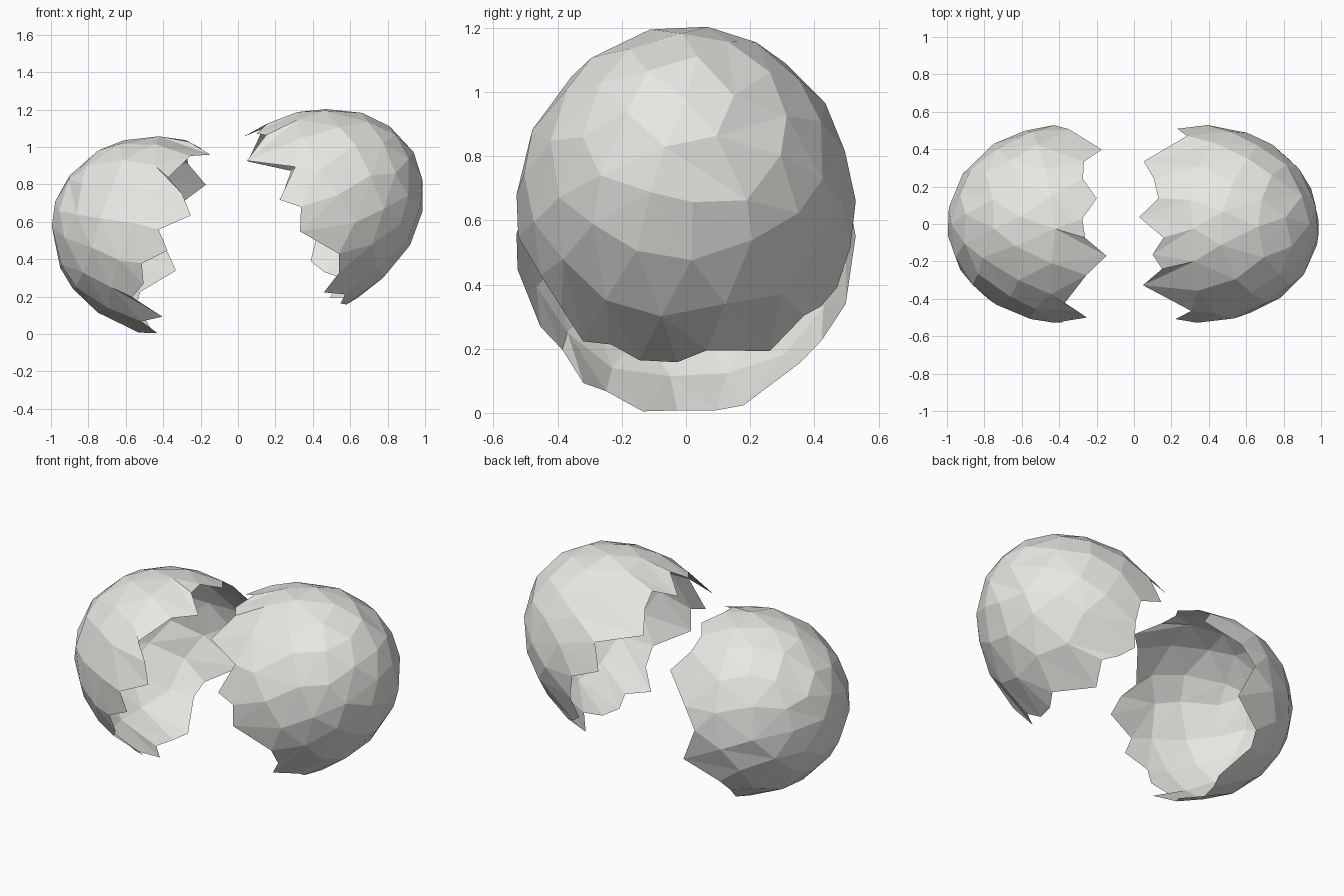
import bpy, bmesh, math, random
from mathutils import Vector

if "Cube" in bpy.data.objects:
    bpy.data.objects.remove(bpy.data.objects["Cube"])

shell_mat = bpy.data.materials.new("eggshell_white")
shell_mat.diffuse_color = (0.8, 0.8, 0.77, 1)
shell_mat.use_nodes = True
shell_mat.node_tree.nodes["Principled BSDF"].inputs["Base Color"].default_value = shell_mat.diffuse_color

# Jagged break: (angle from the top, turning towards the front; height along the egg axis)
LEFT_BREAK = [(8, .03), (19, -.10), (31, .0), (54, .077), (62, -.02), (73, -.10),
              (87, .04), (97, -.04), (109, .07), (121, .027), (133, .063), (142, -.123),
              (152, -.025), (165, -.125), (177, -.03), (190, -.06), (200, -.09),
              (222, .03), (233, .03), (253, -.116), (272, .04), (287, .0),
              (310, -.126), (321, .0), (333, .025), (345, -.04), (357, .047)]
RIGHT_BREAK = [(8, .068), (18, -.01), (27, .03), (39, -.127), (62, .08), (75, -.08),
               (85, .0), (97, -.07), (121, .05), (133, .0), (142, -.123), (154, -.03),
               (164, -.075), (177, -.05), (187, .02), (210, -.11), (224, -.013),
               (233, -.066), (244, -.10), (255, -.01), (270, .04), (285, -.07),
               (297, .05), (320, -.125), (333, -.02), (345, .03), (356, -.08)]
# Rows of the dome: (latitude in degrees, number of sides)
ROWS = [(18, 17), (36, 15), (54, 12), (72, 6)]


def stitch(bm, low, high):
    """Fill the band between two rings of (angle, vert), whatever their counts."""
    n, m = len(low), len(high)
    ang = lambda ring, k: ring[k % len(ring)][0] + 360 * (k // len(ring))
    i = j = 0
    while i < n or j < m:
        if j >= m or (i < n and ang(low, i + 1) <= ang(high, j + 1)):
            bm.faces.new((low[i % n][1], low[(i + 1) % n][1], high[j % m][1]))
            i += 1
        else:
            bm.faces.new((low[i % n][1], high[(j + 1) % m][1], high[j % m][1]))
            j += 1


def half_shell(name, centre, axis, across, length, radius, rim, seed):
    rnd = random.Random(seed)
    c, u, v = Vector(centre), Vector(axis), Vector(across)
    bm = bmesh.new()

    def point(angle, h):
        r = radius * math.sqrt(1 - (h / length) ** 2)
        a = math.radians(angle)
        return bm.verts.new(c + u * h + v * r * math.cos(a) + Vector((0, -r * math.sin(a), 0)))

    # broken rim, then slightly irregular rows up to the pole
    below = [(a, point(a, h)) for a, h in rim]
    for k, (lat, sides) in enumerate(ROWS):
        step = 360 / sides
        ring = []
        for s in range(sides):
            a = (s + 0.5 * (k % 2) + 0.2) * step + rnd.uniform(-.12, .12) * step
            ring.append((a, point(a, length * math.sin(math.radians(lat + rnd.uniform(-3, 3))))))
        stitch(bm, below, ring)
        below = ring
    tip = point(0, length)
    for s in range(len(below)):
        bm.faces.new((below[s][1], below[(s + 1) % len(below)][1], tip))
    # merge some neighbouring triangles into the larger facets
    bmesh.ops.join_triangles(bm, faces=bm.faces[:], angle_face_threshold=math.radians(12),
                             angle_shape_threshold=math.radians(60))
    bmesh.ops.recalc_face_normals(bm, faces=bm.faces[:])
    if sum((f.calc_center_median() - c).dot(f.normal) for f in bm.faces) < 0:
        bmesh.ops.reverse_faces(bm, faces=bm.faces[:])
    me = bpy.data.meshes.new(name)
    bm.to_mesh(me)
    bm.free()
    me.materials.append(shell_mat)
    ob = bpy.data.objects.new(name, me)
    bpy.context.collection.objects.link(ob)


def tilt(deg, side):
    a = math.radians(deg)
    return (side * math.cos(a), 0, math.sin(a)), (-side * math.sin(a), 0, math.cos(a))


# blunt half on the left, pointed half on the right
half_shell("blunt_shell_half", (-.395, 0, .52), *tilt(18, -1), .612, .53, LEFT_BREAK, 3)
half_shell("pointed_shell_half", (.36, 0, .64), *tilt(30, 1), .668, .53, RIGHT_BREAK, 8)
